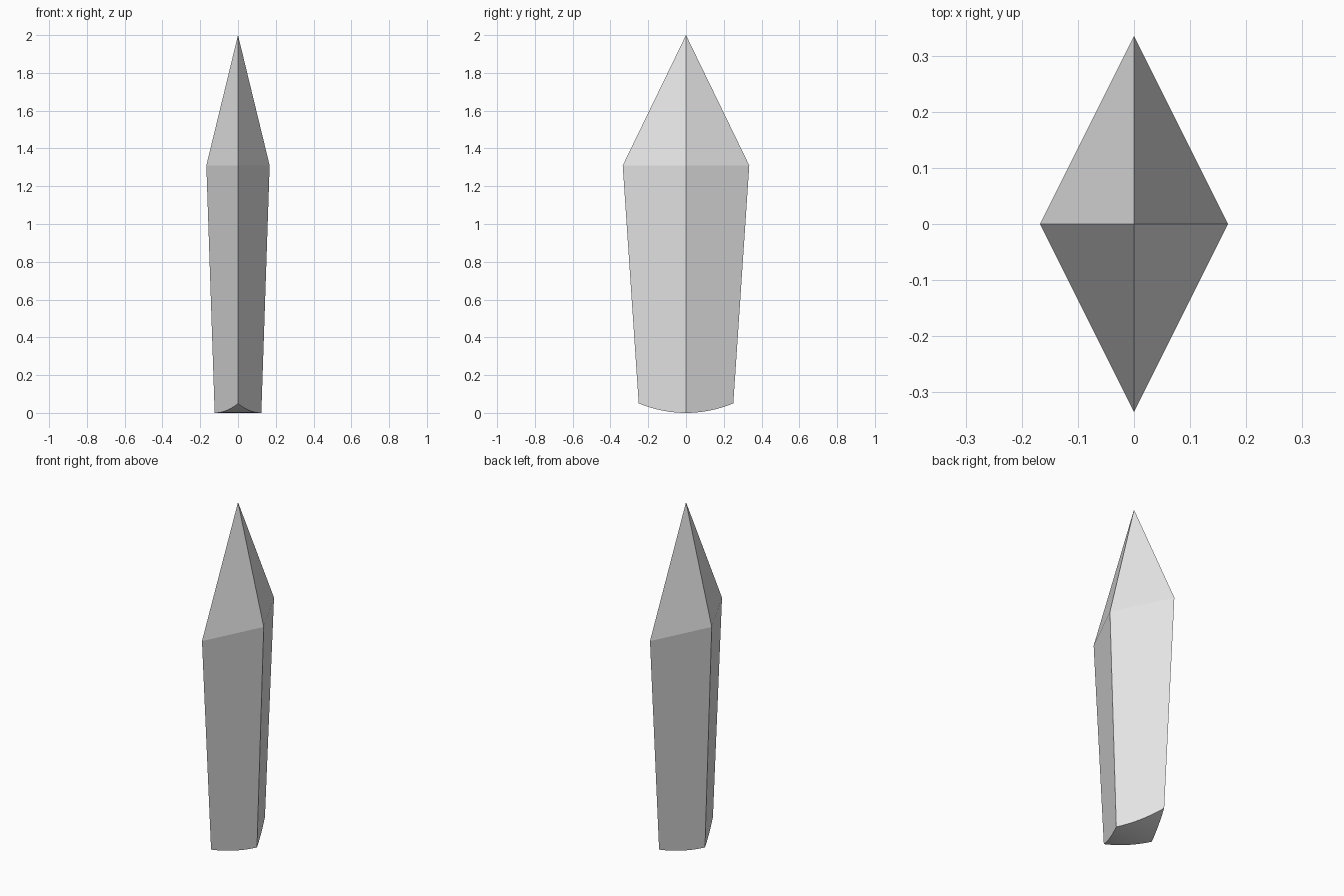
import bpy
import bmesh

cube = bpy.data.objects.get("Cube")
if cube:
    bpy.data.objects.remove(cube, do_unlink=True)

HEIGHT, SHOULDER, RIM = 2.0, 1.31, 0.05
WIDE, BASE = 0.335, 0.247      # half depth at the shoulder and at z = 0
STEPS = 12                     # segments in each half of the curved base


def half_depth(z):
    return BASE + (WIDE - BASE) * z / SHOULDER


# Plain grey material
grey = bpy.data.materials.new("plain grey")
grey.use_nodes = True
colour = (0.8, 0.8, 0.8, 1)
grey.diffuse_color = colour
grey.node_tree.nodes["Principled BSDF"].inputs["Base Color"].default_value = colour

bm = bmesh.new()

# Tip and diamond-shaped shoulder
tip = bm.verts.new((0, 0, HEIGHT))
front = bm.verts.new((0, -WIDE, SHOULDER))
back = bm.verts.new((0, WIDE, SHOULDER))
sides = {s: bm.verts.new((s * WIDE / 2, 0, SHOULDER)) for s in (-1, 1)}

# Rounded base edge, following the tapered diamond on both sides
edges = {-1: [], 1: []}
for i in range(-STEPS, STEPS + 1):
    t = i / STEPS
    z = RIM * t * t
    y = half_depth(RIM) * t
    x = (half_depth(z) - abs(y)) / 2
    if abs(i) == STEPS:
        end = bm.verts.new((0, y, z))
        edges[-1].append(end)
        edges[1].append(end)
    else:
        for s in (-1, 1):
            edges[s].append(bm.verts.new((s * x, y, z)))

# Point facets and tapered body facets
for s in (-1, 1):
    for end, run in ((front, edges[s][:STEPS + 1]),
                     (back, edges[s][:STEPS - 1:-1])):
        bm.faces.new((tip, end, sides[s]))
        bm.faces.new([sides[s], end] + run)

# Curved underside
for i in range(2 * STEPS):
    loop = [edges[-1][i], edges[1][i], edges[1][i + 1], edges[-1][i + 1]]
    bm.faces.new(list(dict.fromkeys(loop)))

bmesh.ops.recalc_face_normals(bm, faces=bm.faces)
mesh = bpy.data.meshes.new("crystal_shard")
bm.to_mesh(mesh)
bm.free()
mesh.materials.append(grey)

shard = bpy.data.objects.new("crystal_shard", mesh)
bpy.context.collection.objects.link(shard)
bpy.ops.object.select_all(action="DESELECT")
shard.select_set(True)
bpy.context.view_layer.objects.active = shard
bpy.ops.object.shade_smooth_by_angle(angle=0.2)
